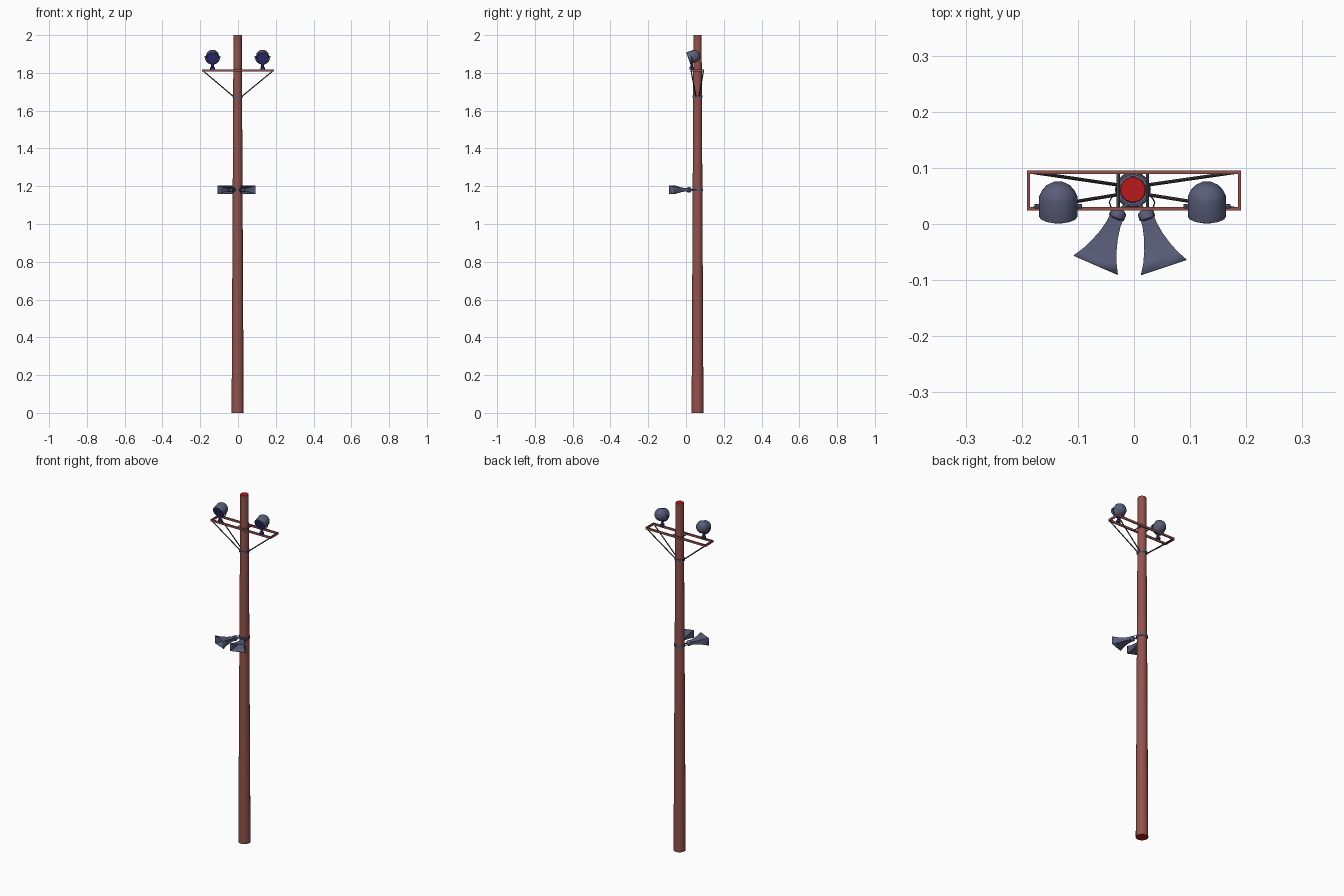
import bpy, bmesh, math
from mathutils import Vector, Matrix

if "Cube" in bpy.data.objects:
    bpy.data.objects.remove(bpy.data.objects["Cube"])

PX, PY = -0.002, 0.061          # pole axis


def mat(name, c):
    m = bpy.data.materials.new(name)
    m.diffuse_color = (*c, 1)
    m.use_nodes = True
    m.node_tree.nodes["Principled BSDF"].inputs["Base Color"].default_value = m.diffuse_color
    return m


BROWN = mat("rust_brown", (0.29, 0.085, 0.07))
RED = mat("red_cap", (0.5, 0.01, 0.01))
STEEL = mat("blue_grey", (0.10, 0.11, 0.19))
BLUE = mat("lamp_blue", (0.03, 0.03, 0.20))
DARK = mat("dark_metal", (0.06, 0.05, 0.05))


def finish(name, bm, *mats, angle=35):
    bmesh.ops.recalc_face_normals(bm, faces=bm.faces)
    me = bpy.data.meshes.new(name)
    bm.to_mesh(me)
    bm.free()
    ob = bpy.data.objects.new(name, me)
    bpy.context.collection.objects.link(ob)
    for m in mats:
        me.materials.append(m)
    bpy.ops.object.select_all(action='DESELECT')
    ob.select_set(True)
    bpy.context.view_layer.objects.active = ob
    bpy.ops.object.shade_smooth_by_angle(angle=math.radians(angle))
    return ob


def loft(bm, rings, caps=(True, True)):
    """Skin a list of closed point rings."""
    vs = [[bm.verts.new(p) for p in r] for r in rings]
    n = len(vs[0])
    for a, b in zip(vs, vs[1:]):
        for i in range(n):
            j = (i + 1) % n
            bm.faces.new((a[i], a[j], b[j], b[i]))
    ends = [bm.faces.new(v) if c else None for v, c in zip((vs[0], vs[-1]), caps)]
    return ends


def circle(r, z, n):
    return [Vector((r * math.cos(2 * math.pi * i / n), r * math.sin(2 * math.pi * i / n), z))
            for i in range(n)]


def lathe(name, prof, m, n=16, matrix=Matrix(), cap_mats=()):
    bm = bmesh.new()
    ends = loft(bm, [circle(r, z, n) for r, z in prof])
    for f, i in zip(ends, cap_mats):
        f.material_index = i
    bm.transform(matrix)
    return finish(name, bm, *m)


def rod(name, a, b, r, m, n=8):
    a, b = Vector(a), Vector(b)
    q = (b - a).to_track_quat('Z', 'Y').to_matrix().to_4x4()
    return lathe(name, [(r, 0), (r, (b - a).length)], [m], n, Matrix.Translation(a) @ q)


def box(name, c, s, m):
    bm = bmesh.new()
    bmesh.ops.create_cube(bm, size=1, matrix=Matrix.Translation(c) @ Matrix.Diagonal((*s, 1)))
    return finish(name, bm, m)


def wire(name, pts, r, m):
    cu = bpy.data.curves.new(name, 'CURVE')
    cu.dimensions = '3D'
    cu.bevel_depth, cu.bevel_resolution = r, 1
    cu.use_fill_caps = True
    sp = cu.splines.new('POLY')
    sp.points.add(len(pts) - 1)
    for p, co in zip(sp.points, pts):
        p.co = (*co, 1)
    cu.materials.append(m)
    ob = bpy.data.objects.new(name, cu)
    bpy.context.collection.objects.link(ob)


# Tapered pole with red end caps
at_pole = Matrix.Translation((PX, PY, 0))
lathe("pole", [(0.032, 0), (0.022, 2)], [BROWN, RED], 18, at_pole, (1, 1))

# Clamp collars
for nm, z, r, h in (("brace_collar", 1.675, 0.0275, 0.012), ("horn_collar", 1.18, 0.030, 0.012)):
    lathe(nm, [(r, z - h / 2), (r, z + h / 2)], [STEEL], 18, at_pole)

# Rectangular cross-arm frame
ZF, YF, YB, XE = 1.813, 0.027, 0.0925, 0.188
for nm, y in (("front_rail", YF), ("back_rail", YB)):
    box(nm, (0, y, ZF), (2 * XE + 0.006, 0.006, 0.012), BROWN)
for s in (-1, 1):
    box("end_rail", (s * XE, (YF + YB) / 2, ZF), (0.006, YB - YF, 0.012), BROWN)
    # Through bolts beside the pole, then diagonal braces
    rod("rail_bolt", (PX + s * 0.026, YF, ZF), (PX + s * 0.026, YB, ZF), 0.003, STEEL)
    for y, dy in ((YF, -0.008), (YB, 0.008)):
        rod("brace", (s * 0.184, y, ZF - 0.003), (PX + s * 0.022, PY + dy, 1.675), 0.003, DARK)

# Floodlights, tilted down, in U brackets
tilt = math.radians(20)
back = Vector((0, math.cos(tilt), math.sin(tilt)))
for x in (-0.135, 0.130):
    face = Vector((x, 0.012, 1.877))
    M = Matrix.Translation(face) @ back.to_track_quat('Z', 'Y').to_matrix().to_4x4()
    lathe("floodlight", [(0.030, 0.002), (0.032, 0), (0.034, 0.001), (0.034, 0.040), (0.030, 0.049),
                         (0.022, 0.058), (0.012, 0.064)], [STEEL, BLUE], 14, M, (1, 0))
    piv = face + back * 0.021
    R = 0.0385
    arc = [(x + R * math.cos(math.pi * k / 12), piv.y, piv.z - R * math.sin(math.pi * k / 12))
           for k in range(13)]
    wire("lamp_bracket", arc, 0.0022, DARK)
    rod("lamp_pivot", piv - Vector((0.042, 0, 0)), piv + Vector((0.042, 0, 0)), 0.004, STEEL)
    lathe("lamp_mount", [(0.012, 1.818), (0.012, 1.828), (0.007, 1.833), (0.007, 1.846)],
          [BLUE], 12, Matrix.Translation((x, piv.y - 0.002, 0)))

# Flared rectangular horns, open at the mouth
stations = [(0.0, 0.012, 0.008), (0.02, 0.0135, 0.0085), (0.04, 0.0175, 0.010),
            (0.06, 0.024, 0.0135), (0.08, 0.0325, 0.018), (0.098, 0.043, 0.022)]
for throat, deg in (((-0.029, 0.017, 1.181), -23.5), ((0.022, 0.016, 1.181), 18.5)):
    M = Matrix.Translation(throat) @ Matrix.Rotation(math.radians(deg), 4, 'Z')
    bm = bmesh.new()
    loft(bm, [[(sx * w, -d, sz * h) for sx, sz in ((-1, -1), (1, -1), (1, 1), (-1, 1))]
              for d, w, h in stations], (True, False))
    bm.transform(M)
    horn = finish("horn", bm, STEEL)
    sol = horn.modifiers.new("wall", 'SOLIDIFY')
    sol.thickness, sol.offset = 0.0018, -1
    # Driver behind the throat
    to_y = Matrix.Rotation(math.radians(90), 4, 'X')
    lathe("horn_driver", [(0.008, -0.010), (0.0125, -0.007), (0.0145, -0.004), (0.0145, 0.006),
                          (0.011, 0.009)], [STEEL], 12, M @ to_y)
    # Mounting arm to the collar and curved cable
    s = 1 if deg > 0 else -1
    rod("horn_arm", M @ Vector((0, 0.006, 0)), (PX + s * 0.010, PY - 0.026, 1.18), 0.004, STEEL)
    x0, y0 = throat[0], throat[1]
    wire("horn_cable", [(x0 + s * 0.006, y0 + 0.006, 1.181), (x0 + s * 0.012, y0 + 0.013, 1.181),
                        (x0 + s * 0.015, y0 + 0.022, 1.181), (x0 + s * 0.011, y0 + 0.030, 1.181),
                        (PX + s * 0.027, PY - 0.006, 1.181)], 0.0012, DARK)
